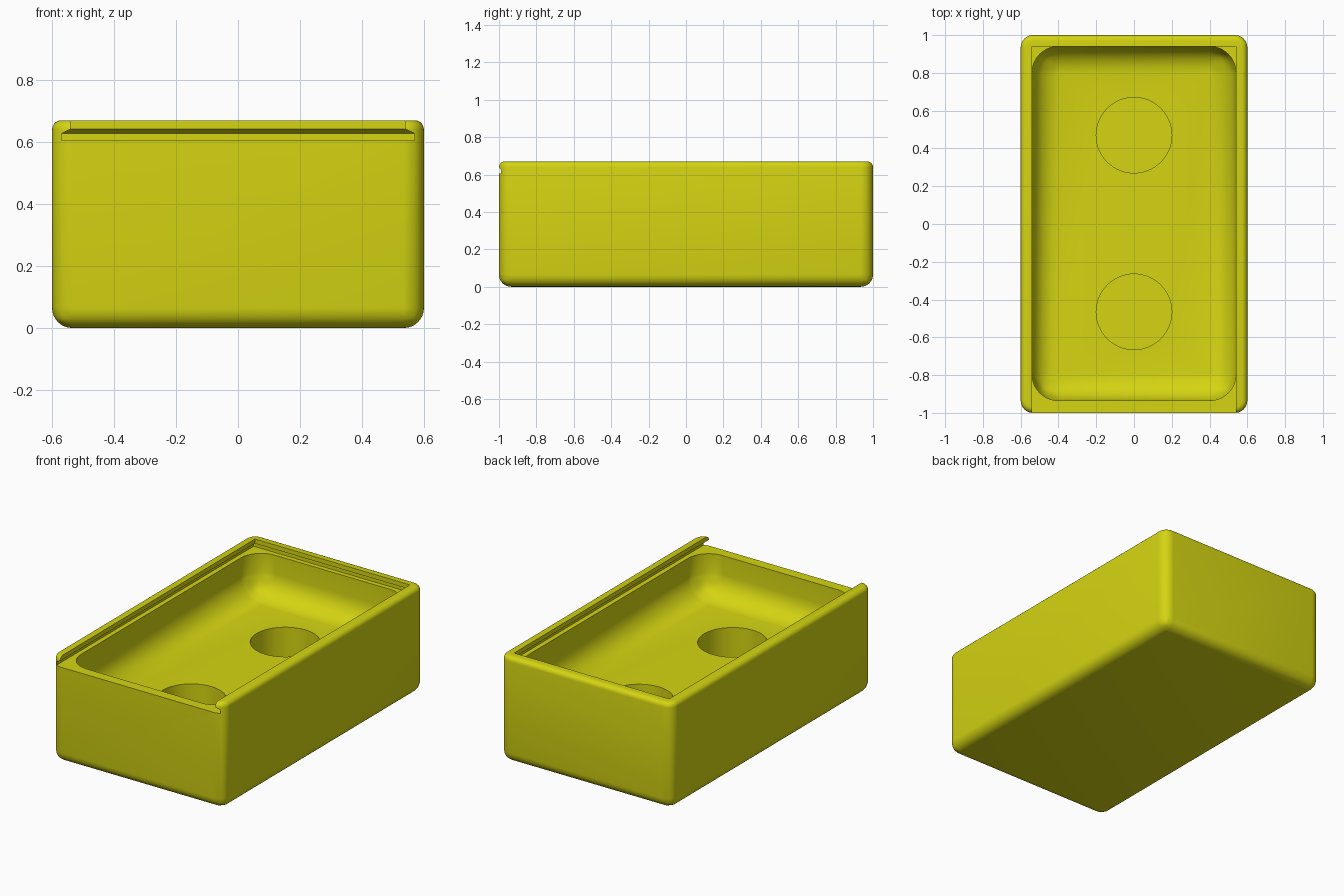
import bpy, bmesh, math

if "Cube" in bpy.data.objects:
    bpy.data.objects.remove(bpy.data.objects["Cube"])

yellow = bpy.data.materials.new("olive yellow")
yellow.diffuse_color = (0.66, 0.66, 0.006, 1)
yellow.use_nodes = True
yellow.node_tree.nodes["Principled BSDF"].inputs["Base Color"].default_value = yellow.diffuse_color


def make_object(name, bm):
    bmesh.ops.recalc_face_normals(bm, faces=bm.faces)
    mesh = bpy.data.meshes.new(name)
    bm.to_mesh(mesh)
    bm.free()
    mesh.materials.append(yellow)
    obj = bpy.data.objects.new(name, mesh)
    bpy.context.collection.objects.link(obj)
    return obj


def loft(rings):
    """Closed solid through rectangles given as (half width, y0, y1, z)."""
    bm = bmesh.new()
    loops = [[bm.verts.new(p) for p in ((-w, a, z), (w, a, z), (w, b, z), (-w, b, z))]
             for w, a, b, z in rings]
    for low, high in zip(loops, loops[1:]):
        for i in range(4):
            j = (i + 1) % 4
            bm.faces.new((low[i], low[j], high[j], high[i]))
    bm.faces.new(loops[0][::-1])
    bm.faces.new(loops[-1])
    return bm


def round_edges(bm, rule, radius, segments):
    edges = [e for e in bm.edges if rule(e)]
    bmesh.ops.bevel(bm, geom=edges, offset=radius, segments=segments,
                    profile=0.5, affect='EDGES', clamp_overlap=True)


def at_top(z):
    return lambda e: all(abs(v.co.z - z) < 1e-4 for v in e.verts)


# Outer body: broad rounding on the sides and bottom, finer on the rim
H = 0.67
bm = loft([(0.6, -1, 1, 0), (0.6, -1, 1, H)])
round_edges(bm, lambda e: not at_top(H)(e), 0.065, 8)
round_edges(bm, at_top(H), 0.03, 5)
box = make_object("box", bm)

# Tray hollow with rounded corners and floor
top = 0.615
bm = loft([(0.54, -0.935, 0.94, 0.345), (0.54, -0.935, 0.94, top)])
round_edges(bm, lambda e: not at_top(top)(e), 0.14, 12)
cutters = [make_object("tray_cutter", bm)]

# Undercut channel for a sliding lid, open at the front
cutters.append(make_object("lid_channel_cutter", loft([
    (0.57, -1.1, 0.97, 0.605), (0.57, -1.1, 0.97, 0.627),
    (0.54, -1.1, 0.94, 0.642), (0.54, -1.1, 0.94, 0.75)])))

# Two round wells in the tray floor
for y in (-0.465, 0.47):
    bm = bmesh.new()
    bmesh.ops.create_cone(bm, cap_ends=True, segments=64, radius1=0.2,
                          radius2=0.2, depth=0.33)
    bmesh.ops.translate(bm, verts=bm.verts, vec=(0, y, 0.07 + 0.165))
    cutters.append(make_object("well_cutter", bm))

# Carve the body, then remove the cutters
bpy.context.view_layer.objects.active = box
for cutter in cutters:
    cutter.hide_render = True
    mod = box.modifiers.new("carve", 'BOOLEAN')
    mod.operation = 'DIFFERENCE'
    mod.solver = 'EXACT'
    mod.object = cutter
    bpy.ops.object.modifier_apply(modifier=mod.name)
    bpy.data.objects.remove(cutter)

bpy.ops.object.select_all(action='DESELECT')
box.select_set(True)
bpy.ops.object.shade_smooth_by_angle(angle=math.radians(30))
